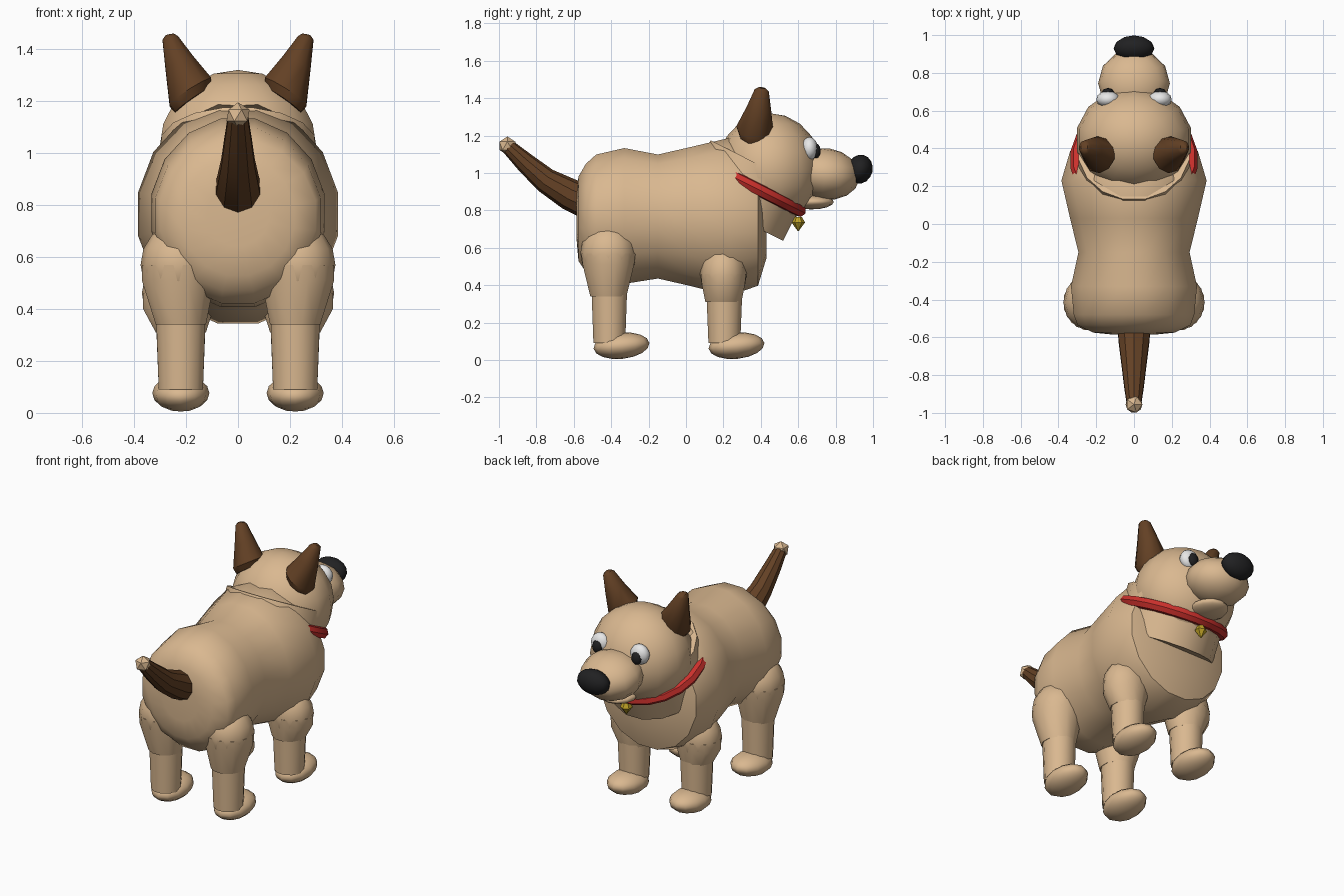
import bpy, bmesh, math
from mathutils import Vector

cube = bpy.data.objects.get("Cube")
if cube:
    bpy.data.objects.remove(cube, do_unlink=True)


def material(name, rgb):
    m = bpy.data.materials.new(name)
    m.use_nodes = True
    m.diffuse_color = (*rgb, 1)
    m.node_tree.nodes["Principled BSDF"].inputs["Base Color"].default_value = (*rgb, 1)
    return m


TAN = material("tan fur", (0.70, 0.48, 0.28))
BROWN = material("dark brown fur", (0.125, 0.052, 0.018))
BLACK = material("black", (0.015, 0.015, 0.016))
WHITE = material("white", (0.85, 0.85, 0.85))
RED = material("collar red", (0.60, 0.03, 0.025))
GOLD = material("gold", (0.52, 0.36, 0.02))


def finish(obj, name, mat, angle=40):
    obj.name = name
    obj.data.materials.append(mat)
    bpy.ops.object.select_all(action='DESELECT')
    obj.select_set(True)
    bpy.context.view_layer.objects.active = obj
    bpy.ops.object.shade_smooth_by_angle(angle=math.radians(angle))
    return obj


def loft(name, mat, rings, sides=12, angle=40):
    """Skin a closed tube through rings of (centre, axis, x radius, other radius)."""
    bm = bmesh.new()
    loops = []
    for centre, axis, ru, rv in rings:
        axis = Vector(axis).normalized()
        u = Vector((1, 0, 0))
        u = (u - axis * u.dot(axis)).normalized()
        v = axis.cross(u)
        turns = [2 * math.pi * (i + 0.5) / sides for i in range(sides)]
        loops.append([bm.verts.new(Vector(centre) + u * ru * math.cos(t) + v * rv * math.sin(t))
                      for t in turns])
    for a, b in zip(loops, loops[1:]):
        for i in range(sides):
            j = (i + 1) % sides
            bm.faces.new((a[i], a[j], b[j], b[i]))
    bm.faces.new(loops[0])
    bm.faces.new(loops[-1])
    bmesh.ops.recalc_face_normals(bm, faces=bm.faces)
    mesh = bpy.data.meshes.new(name)
    bm.to_mesh(mesh)
    bm.free()
    obj = bpy.data.objects.new(name, mesh)
    bpy.context.collection.objects.link(obj)
    return finish(obj, name, mat, angle)


def ball(name, mat, centre, radii, segments=12, rings=8, tilt=0):
    bpy.ops.mesh.primitive_uv_sphere_add(segments=segments, ring_count=rings, radius=1,
                                         location=centre, rotation=(tilt, 0, 0))
    obj = bpy.context.object
    obj.scale = radii
    return finish(obj, name, mat, 60)


# Body: rings along y as (y, half width, centre height, half height)
BODY = [(-0.585, 0.12, 0.76, 0.12), (-0.575, 0.22, 0.755, 0.23), (-0.535, 0.305, 0.76, 0.295),
        (-0.48, 0.325, 0.76, 0.345), (-0.33, 0.34, 0.77, 0.37), (-0.15, 0.30, 0.767, 0.338),
        (0.03, 0.345, 0.767, 0.38), (0.23, 0.392, 0.765, 0.43), (0.385, 0.345, 0.75, 0.36),
        (0.43, 0.20, 0.74, 0.20)]
loft("body", TAN, [((0, y, z), (0, 1, 0), w, h) for y, w, z, h in BODY], 16, 50)

# Neck and collar share one forward leaning axis
lean = Vector((0, 0.45, 0.89)).normalized()
collar_centre = Vector((0, 0.34, 0.935))
loft("neck", TAN, [(collar_centre + lean * d, lean, 0.30, 0.30) for d in (-0.185, 0.12)], 16)
loft("collar", RED, [(collar_centre + lean * d, lean, r, r) for d, r in
                     ((-0.033, 0.30), (-0.028, 0.325), (0, 0.34), (0.028, 0.325), (0.033, 0.30))], 20, 30)
loft("collar_bell", GOLD, [((0, 0.60, z), (0, 0, 1), r, r) for z, r in
                           ((0.69, 0.003), (0.735, 0.036), (0.765, 0.02))], 6, 20)

# Head, muzzle and nose
ball("head", TAN, (0, 0.445, 1.02), (0.31, 0.28, 0.30), 14, 10)
ball("muzzle", TAN, (0, 0.745, 0.995), (0.19, 0.185, 0.138), tilt=-0.15)
ball("lower_jaw", TAN, (0, 0.67, 0.845), (0.11, 0.12, 0.04))
ball("nose", BLACK, (0, 0.93, 1.02), (0.108, 0.068, 0.078), tilt=-0.25)

# Tail with a light tip
TAIL = [(-0.50, 0.835, 0.095), (-0.62, 0.885, 0.085), (-0.75, 0.96, 0.068),
        (-0.86, 1.055, 0.054), (-0.95, 1.14, 0.040)]
loft("tail", BROWN, [((0, y, z), (0, -1, 0.45 + 0.12 * i), r, r)
                     for i, (y, z, r) in enumerate(TAIL)], 10, 25)
bpy.ops.mesh.primitive_ico_sphere_add(subdivisions=1, radius=0.05, location=(0, -0.955, 1.145))
finish(bpy.context.object, "tail_tip", TAN, 20)

# Leg sets: (label, y, shoulder height, shoulder radii in x and y, knee height)
LEGS = [("front", 0.20, 0.46, 0.14, 0.125, 0.31), ("back", -0.415, 0.57, 0.145, 0.15, 0.34)]

for side, s in (("left", 1), ("right", -1)):
    # Ears and face
    loft(side + "_ear", BROWN, [((s * x, y, z), (s * a, 0.15, 1), r, q) for x, y, z, a, r, q in
                                ((0.175, 0.365, 1.20, 0.7, 0.085, 0.085),
                                 (0.183, 0.368, 1.235, 0.65, 0.10, 0.10),
                                 (0.225, 0.39, 1.345, 0.45, 0.062, 0.066),
                                 (0.261, 0.405, 1.442, 0.25, 0.032, 0.038),
                                 (0.263, 0.407, 1.455, 0.2, 0.018, 0.02))], 10)
    ball(side + "_eye", WHITE, (s * 0.138, 0.66, 1.13), (0.062, 0.045, 0.062))
    ball(side + "_pupil", BLACK, (s * 0.138, 0.695, 1.118), (0.034, 0.025, 0.04), 8, 6)
    loft(side + "_eyebrow", BROWN, [((s * x, 0.655, 1.21), (1, 0, 0), r, r) for x, r in
                                    ((0.08, 0.018), (0.095, 0.032), (0.18, 0.032), (0.195, 0.018))], 8)
    # Legs
    for label, y, top, rx, ry, knee in LEGS:
        name = side + "_" + label
        x = s * 0.22
        ball(name + "_hip", TAN, (s * 0.23, y, top), (rx, ry, 0.16))
        loft(name + "_thigh", TAN, [((s * 0.23, y, top), (0, 0, 1), rx, ry),
                                    ((s * 0.23, y, top - 0.06), (0, 0, 1), rx, ry * 0.95),
                                    ((x, y, knee), (0, 0, 1), 0.10, 0.10)], 12)
        loft(name + "_shin", TAN, [((x, y + 0.005, z), (0, 0, 1), r, r) for z, r in
                                   ((0.09, 0.088), (knee + 0.02, 0.098))], 12)
        ball(name + "_paw", TAN, (x, y + 0.07, 0.076), (0.11, 0.15, 0.07), tilt=0.1)
